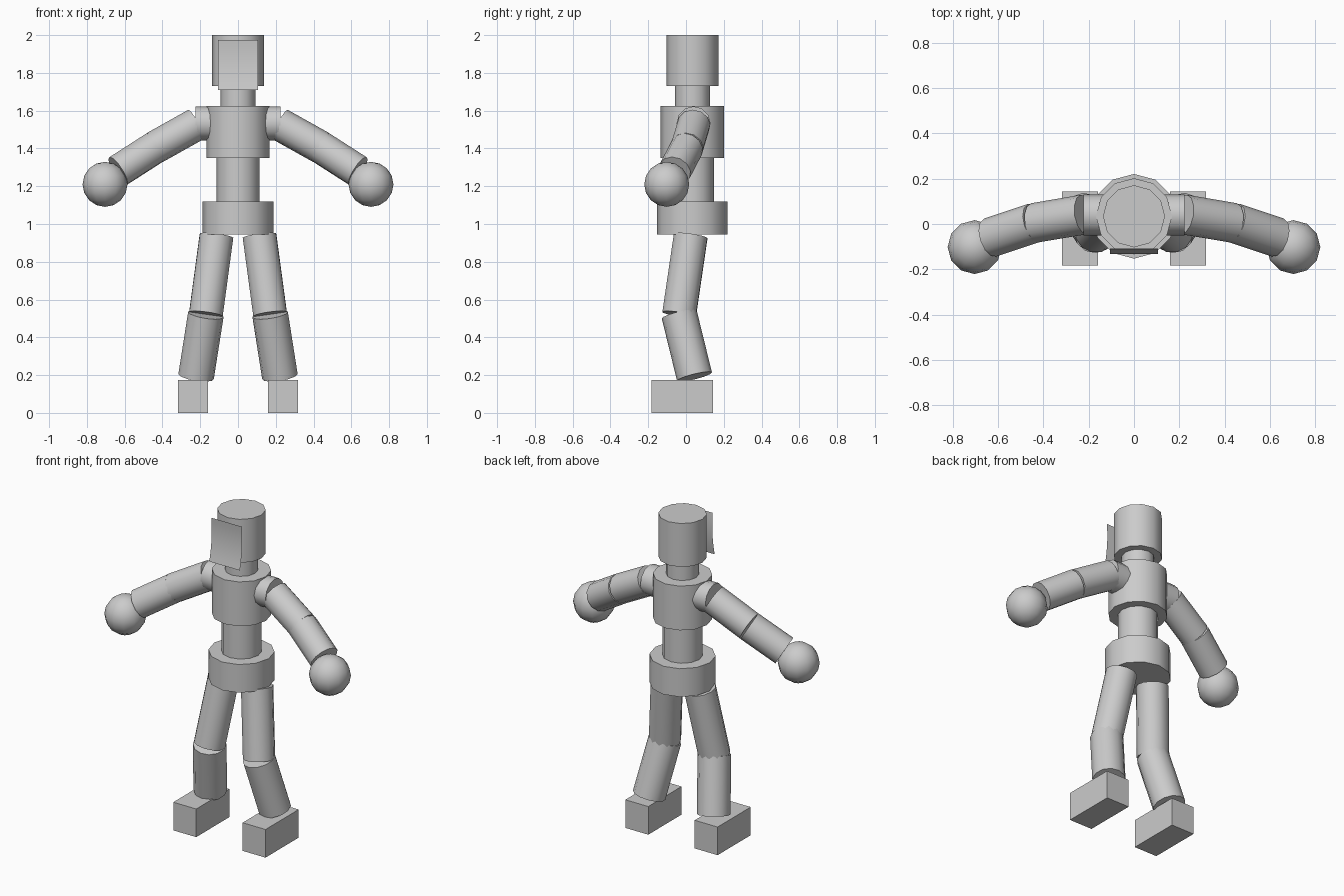
import bpy, math
from mathutils import Vector

if "Cube" in bpy.data.objects:
    bpy.data.objects.remove(bpy.data.objects["Cube"])

grey = bpy.data.materials.new("plain_grey")
grey.diffuse_color = (0.6, 0.6, 0.6, 1)
grey.use_nodes = True
grey.node_tree.nodes["Principled BSDF"].inputs["Base Color"].default_value = grey.diffuse_color
CY = 0.034  # depth of the body axis


def finish(name, smooth=True):
    ob = bpy.context.object
    ob.name = name
    ob.data.materials.append(grey)
    if smooth:
        bpy.ops.object.shade_smooth_by_angle(angle=math.radians(40))
    return ob


def tube(name, a, b, r):
    """Twelve-sided capped cylinder from point a to point b."""
    a, b = Vector(a), Vector(b)
    d = b - a
    bpy.ops.mesh.primitive_cylinder_add(vertices=12, radius=r, depth=d.length,
                                        location=(a + b) / 2)
    bpy.context.object.rotation_euler = d.to_track_quat('Z', 'Y').to_euler()
    return finish(name)


# Head, neck and torso: radius, bottom, top
for name, r, z0, z1 in (("head", 0.137, 1.73, 2.0),
                        ("neck", 0.093, 1.625, 1.73),
                        ("chest", 0.168, 1.35, 1.625),
                        ("waist", 0.114, 1.12, 1.35),
                        ("hips", 0.187, 0.945, 1.12)):
    # upright axis, with corners on the x and y axes
    bpy.ops.mesh.primitive_cylinder_add(vertices=12, radius=r, depth=z1 - z0,
                                        location=(0, CY, (z0 + z1) / 2))
    finish(name)

# Thin face plate, gently curved from top to bottom
verts, faces = [], []
steps = 8
for i in range(steps + 1):
    t = i / steps
    y = -0.113 + 0.029 * t - 0.048 * t * t
    z = 1.975 - 0.265 * t
    verts += [(-0.105, y, z), (0.105, y, z)]
    if i:
        k = 2 * i
        faces.append((k - 2, k, k + 1, k - 1))
mesh = bpy.data.meshes.new("face_plate")
mesh.from_pydata(verts, [], faces)
plate = bpy.data.objects.new("face_plate", mesh)
bpy.context.collection.objects.link(plate)
mesh.materials.append(grey)
mesh.shade_smooth()

# Limbs, mirrored left and right
for side, s in (("left", 1), ("right", -1)):
    elbow = (s * 0.44, 0.005, 1.405)
    knee = (s * 0.17, -0.036, 0.522)
    tube(side + "_shoulder", (s * 0.1, 0.04, 1.533), (s * 0.224, 0.04, 1.533), 0.09)
    tube(side + "_upper_arm", (s * 0.22, 0.042, 1.528), elbow, 0.088)
    tube(side + "_forearm", elbow, (s * 0.635, -0.06, 1.28), 0.088)
    tube(side + "_thigh", (s * 0.114, 0.025, 0.937), knee, 0.092)
    tube(side + "_shin", knee, (s * 0.222, 0.045, 0.192), 0.095)
    # Ball hand
    bpy.ops.mesh.primitive_uv_sphere_add(segments=12, ring_count=8, radius=0.119,
                                         location=(s * 0.704, -0.102, 1.21))
    bpy.ops.object.shade_smooth()
    finish(side + "_hand", False)
    # Block foot
    bpy.ops.mesh.primitive_cube_add(size=1, location=(s * 0.2385, -0.02, 0.0875))
    bpy.context.object.scale = (0.158, 0.326, 0.175)
    finish(side + "_foot", False)
